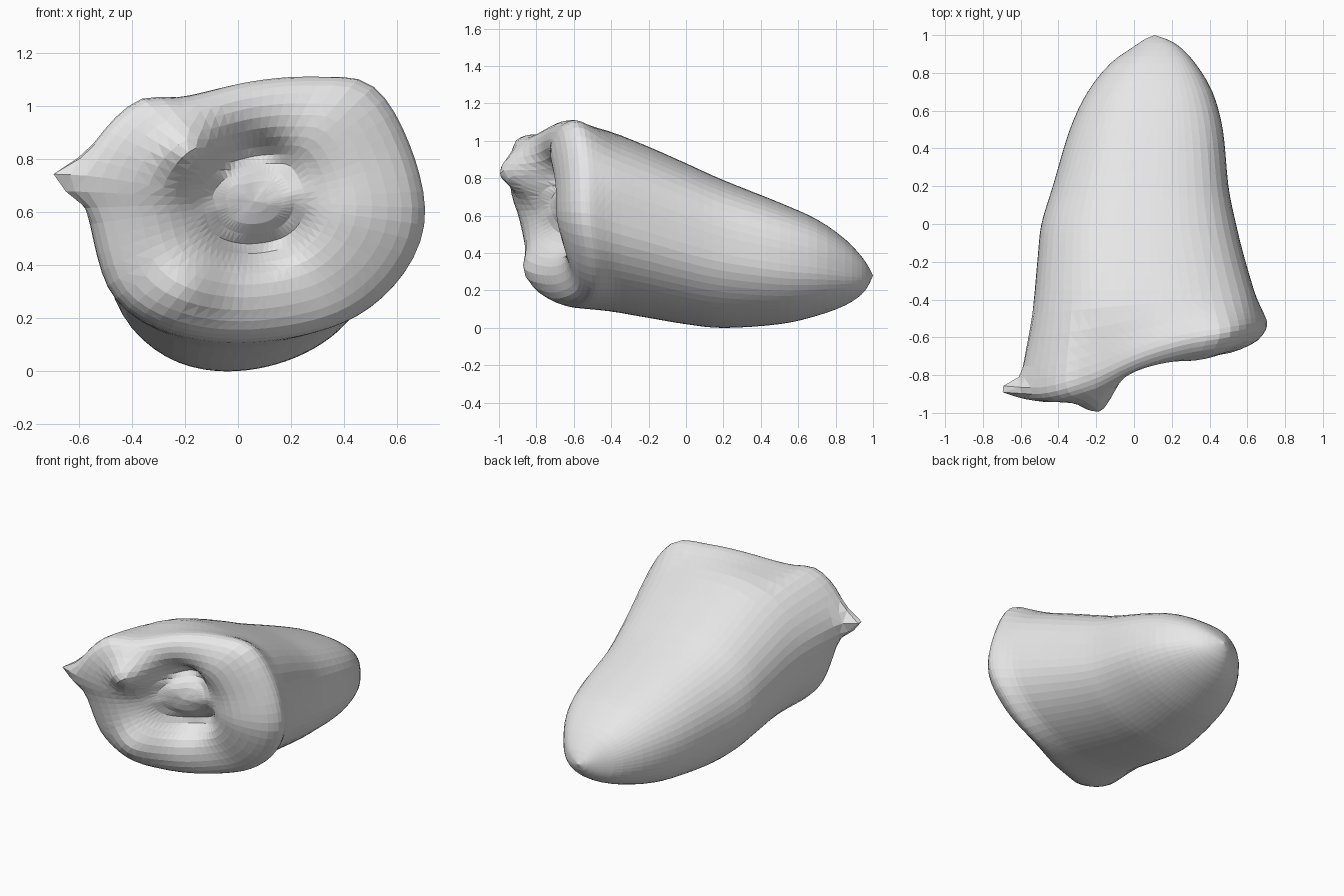
import bpy, bmesh, math
from math import sin, cos, exp, pi
from mathutils import Vector

cube = bpy.data.objects.get("Cube")
if cube:
    bpy.data.objects.remove(cube)

SEG = 64
CX, CZ = 0.06, 0.64          # centre of the mouth opening

grey = bpy.data.materials.new("light_grey")
grey.use_nodes = True
grey.diffuse_color = (0.8, 0.8, 0.8, 1)
grey.node_tree.nodes["Principled BSDF"].inputs["Base Color"].default_value = (0.8, 0.8, 0.8, 1)

# Rim of the mouth, counter-clockwise from the right
RIM = [Vector(p) for p in (
    (0.715, -0.53, 0.58), (0.655, -0.54, 0.86), (0.51, -0.57, 1.09), (0.28, -0.61, 1.12),
    (0.05, -0.68, 1.10), (-0.20, -0.79, 1.04), (-0.37, -0.85, 1.035), (-0.51, -0.88, 0.92),
    (-0.61, -0.87, 0.74), (-0.57, -0.82, 0.58), (-0.48, -0.75, 0.29), (-0.27, -0.69, 0.15),
    (0.04, -0.60, 0.11), (0.40, -0.51, 0.18), (0.62, -0.50, 0.35))]

# Body stations: y, left, right, bottom, top
BODY = [(-0.35, -0.525, 0.635, 0.08, 1.03), (-0.18, -0.51, 0.585, 0.05, 0.96),
        (0.0, -0.49, 0.54, 0.02, 0.88), (0.2, -0.43, 0.50, 0.0, 0.79),
        (0.5, -0.34, 0.47, 0.02, 0.67), (0.7, -0.245, 0.415, 0.065, 0.58),
        (0.85, -0.125, 0.325, 0.12, 0.475), (0.94, 0.0, 0.24, 0.18, 0.38),
        (0.98, 0.06, 0.17, 0.235, 0.32)]


def spline(pts, t):
    """Point on a closed smooth curve."""
    n, i = len(pts), int(t)
    f = t - i
    a, b, c, d = (pts[(i + k) % n] for k in (-1, 0, 1, 2))
    return b + 0.5 * f * (c - a + f * (2 * a - 5 * b + 4 * c - d + f * (3 * (b - c) + d - a)))


def even_ring(fn, count=1440):
    """Resample a closed outline by polar angle about its middle."""
    raw = [fn(i / count) for i in range(count)]
    mid = Vector(((min(p.x for p in raw) + max(p.x for p in raw)) / 2, 0,
                  (min(p.z for p in raw) + max(p.z for p in raw)) / 2))
    best = {}
    for p in raw:
        a = math.atan2(p.z - mid.z, p.x - mid.x) / (2 * pi) * SEG
        k = round(a) % SEG
        err = abs(a - round(a))
        if k not in best or err < best[k][0]:
            best[k] = (err, p)
    return [best[k][1] for k in range(SEG)]


def section(y, left, right, low, high):
    """Rounded body outline: squarer above, rounder and skewed below."""
    def point(u):
        a = 2 * pi * u
        e = 0.8 - 0.13 * cos(a) if sin(a) > 0 else 0.98
        c, s = (math.copysign(abs(v) ** e, v) for v in (cos(a), sin(a)))
        skew = -0.08 * (right - left) * max(0, -s) ** 2
        return Vector(((left + right) / 2 + c * (right - left) / 2 + skew, y,
                       (low + high) / 2 + s * (high - low) / 2))
    return even_ring(point)


def blob(x, z, px, pz, width):
    return exp(-((x - px) ** 2 + (z - pz) ** 2) / width ** 2)


def face_point(p, s):
    """Front face: lip, hollow with two grooves, and pulled-out peaks."""
    x, z = CX + (p.x - CX) * s, CZ + (p.z - CZ) * s
    r = math.hypot(x - CX, (z - CZ) * 0.95)
    a = math.atan2(z - CZ, x - CX)
    y = p.y * s - 0.72 * (1 - s) - 0.115 * (1 - s ** 5) ** 0.5
    y += 0.16 * exp(-(r / 0.27) ** 3)
    y += 0.1 * exp(-((r - 0.17) / 0.06) ** 2) * abs(sin(a - 0.2)) ** 1.5
    y -= 0.13 * blob(x, z, -0.17, 0.82, 0.11)
    y -= 0.06 * blob(x, z, -0.2, 0.3, 0.13)
    y += 0.04 * blob(x, z, 0.28, 0.32, 0.18)
    y += 0.02 * blob(x, z, 0.35, 0.65, 0.25)
    return Vector((x, y, z))


rim = even_ring(lambda u: spline(RIM, u * len(RIM)))
sections = [section(*b) for b in BODY]
rings = []

# Front face from the middle outwards
for s in (0.08, 0.16, 0.23, 0.3, 0.37, 0.44, 0.51, 0.59, 0.68, 0.77, 0.85, 0.91, 0.955, 0.985):
    rings.append([face_point(p, s) for p in rim])
rim_row = len(rings)
rings.append(rim)

# Rim easing into the body
for f in (0.1, 0.22, 0.35, 0.55, 0.78):
    ring = []
    for p, q, ahead in zip(rim, sections[0], sections[1]):
        slope = (ahead - q) * ((q.y - p.y) / (ahead.y - q.y))
        ring.append(p.lerp(q, f) + ((q - p) - slope) * f * f * (1 - f))
    rings.append(ring)

# Body, smoothly interpolated between the stations
for i in range(len(sections) - 1):
    steps = 4 if i < 5 else 3
    prev = sections[max(i - 1, 0)]
    after = sections[min(i + 2, len(sections) - 1)]
    for j in range(steps):
        rings.append([spline([b, c, d, a], j / steps) for a, b, c, d in
                      zip(prev, sections[i], sections[i + 1], after)])
rings.append(sections[-1])

# Round over the rim
for _ in range(3):
    rows = range(rim_row - 2, rim_row + 4)
    eased = [[(a + c) / 4 + b / 2 for a, b, c in zip(*rings[i - 1:i + 2])] for i in rows]
    for i, ring in zip(rows, eased):
        rings[i] = ring

# Side spike pulled out of the left end of the rim
for ring in rings[rim_row - 5:rim_row + 4]:
    for p in ring:
        if p.x < -0.4:
            pull = exp(-abs((p.z - 0.73) / 0.07) ** 1.5) * exp(-((p.x + 0.61) / 0.07) ** 2)
            near = exp(-((p.y + 0.88) / 0.05) ** 2)
            p.x -= 0.13 * pull * near

# Skin the rings
bm = bmesh.new()
grid = [[bm.verts.new(p) for p in ring] for ring in rings]
for inner, outer in zip(grid, grid[1:]):
    for k in range(SEG):
        n = (k + 1) % SEG
        bm.faces.new((inner[k], inner[n], outer[n], outer[k]))
middle = bm.verts.new(face_point(Vector((CX, -0.72, CZ)), 0))
tip = bm.verts.new((0.11, 1.0, 0.28))
for k in range(SEG):
    n = (k + 1) % SEG
    bm.faces.new((middle, grid[0][n], grid[0][k]))
    bm.faces.new((tip, grid[-1][k], grid[-1][n]))
bmesh.ops.recalc_face_normals(bm, faces=bm.faces)
bmesh.ops.triangulate(bm, faces=bm.faces)

mesh = bpy.data.meshes.new("hollow_body")
bm.to_mesh(mesh)
bm.free()
mesh.materials.append(grey)
body = bpy.data.objects.new("hollow_body", mesh)
bpy.context.collection.objects.link(body)
